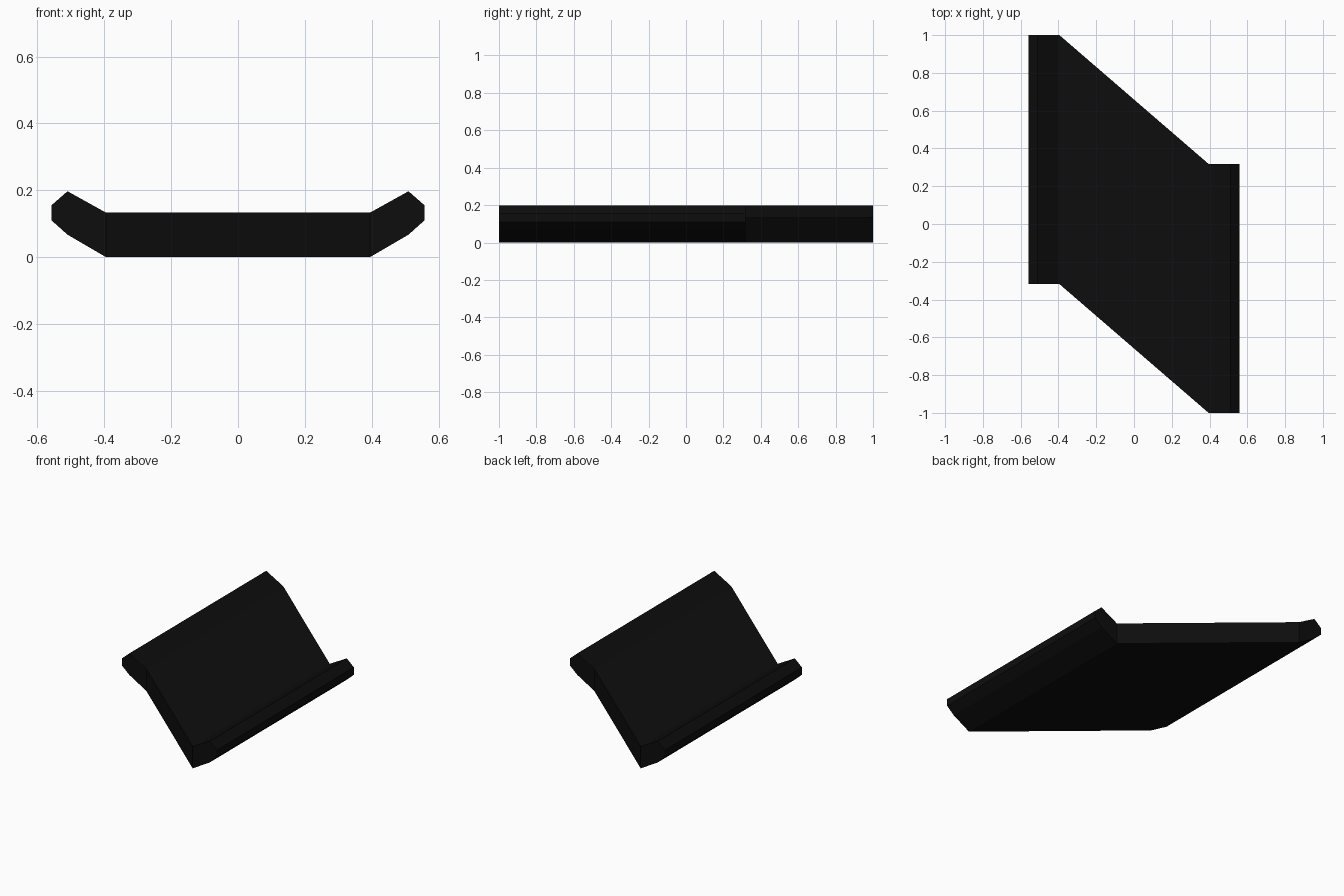
import bpy, bmesh

if "Cube" in bpy.data.objects:
    bpy.data.objects.remove(bpy.data.objects["Cube"])

HALF_LEN = 0.659   # half length of each long edge
SKEW = 0.341       # y offset of the left edge (right edge is opposite)
FOLD_X = 0.395     # where the raised lips start

dark = bpy.data.materials.new("near black")
dark.diffuse_color = (0.004, 0.004, 0.004, 1)
dark.use_nodes = True
dark.node_tree.nodes["Principled BSDF"].inputs["Base Color"].default_value = dark.diffuse_color

# Right half of the cross-section (x, z), from the bottom fold round to the top fold
lip = [(FOLD_X, 0.0), (0.51, 0.067), (0.558, 0.11),
       (0.558, 0.155), (0.51, 0.197), (FOLD_X, 0.133)]
n = len(lip)
profile = lip + [(-x, z) for x, z in reversed(lip)]

# Skewed plate with upturned lips
bm = bmesh.new()


def end_ring(side):
    ring = []
    for x, z in profile:
        shear = -SKEW * max(-1, min(1, x / FOLD_X))
        ring.append(bm.verts.new((x, shear + side * HALF_LEN, z)))
    return ring


front, back = end_ring(-1), end_ring(1)
count = len(profile)
for i in range(count):
    j = (i + 1) % count
    bm.faces.new((front[i], front[j], back[j], back[i]))

# End caps: right lip, left lip and the slanted middle
for ring in (front, back):
    bm.faces.new(ring[:n])
    bm.faces.new(ring[n:])
    bm.faces.new((ring[0], ring[n - 1], ring[n], ring[-1]))

bmesh.ops.recalc_face_normals(bm, faces=bm.faces)
mesh = bpy.data.meshes.new("skewed_plate")
bm.to_mesh(mesh)
bm.free()
mesh.materials.append(dark)
bpy.context.collection.objects.link(bpy.data.objects.new("skewed_plate", mesh))
